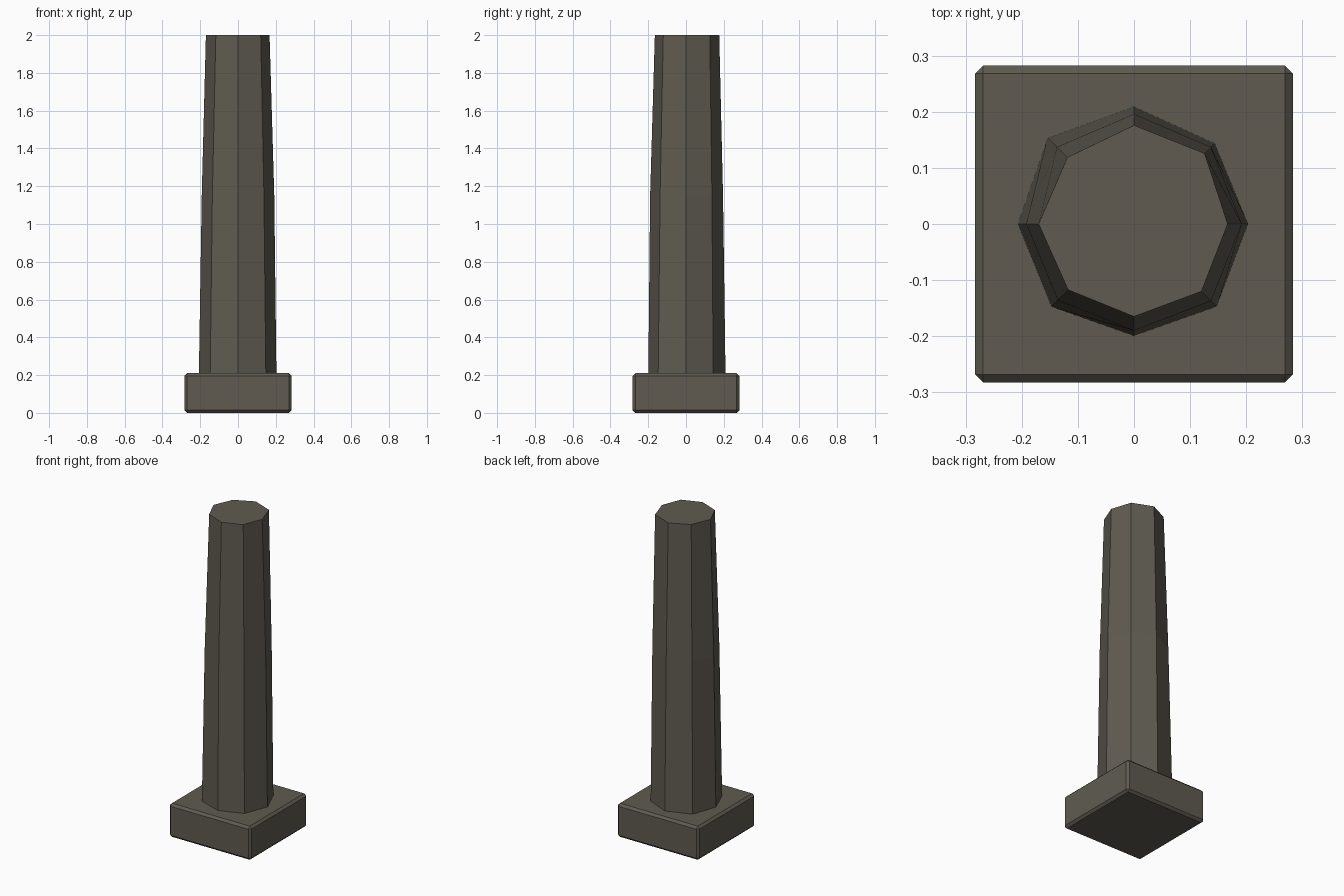
import bpy, bmesh, math

if "Cube" in bpy.data.objects:
    bpy.data.objects.remove(bpy.data.objects["Cube"])

stone = bpy.data.materials.new("dark_stone")
stone.diffuse_color = (0.115, 0.105, 0.082, 1)
stone.use_nodes = True
stone.node_tree.nodes["Principled BSDF"].inputs["Base Color"].default_value = stone.diffuse_color


def add_object(name, bm):
    bmesh.ops.recalc_face_normals(bm, faces=bm.faces)
    mesh = bpy.data.meshes.new(name)
    bm.to_mesh(mesh)
    bm.free()
    mesh.materials.append(stone)
    obj = bpy.data.objects.new(name, mesh)
    bpy.context.collection.objects.link(obj)
    return obj


# Square plinth with chipped (single-segment bevel) edges
bm = bmesh.new()
bmesh.ops.create_cube(bm, size=1)
for v in bm.verts:
    v.co = (v.co.x * 0.566, v.co.y * 0.565, (v.co.z + 0.5) * 0.21)
bmesh.ops.bevel(bm, geom=bm.edges[:], offset=0.014, segments=1,
                affect='EDGES', profile=0.5)
add_object("plinth", bm)

# Slightly uneven tapered octagonal shaft: radii go round from +x, per ring
RINGS = [
    (0.15, [0.204, 0.204, 0.210, 0.218, 0.208, 0.209, 0.200, 0.209]),
    (1.15, [0.192, 0.194, 0.196, 0.194, 0.192, 0.192, 0.190, 0.194]),
    (2.00, [0.167, 0.178, 0.176, 0.168, 0.170, 0.166, 0.165, 0.170]),
]
bm = bmesh.new()
loops = [[bm.verts.new((r * math.cos(i * math.pi / 4),
                        r * math.sin(i * math.pi / 4), z))
          for i, r in enumerate(radii)] for z, radii in RINGS]
for low, high in zip(loops, loops[1:]):
    for i in range(8):
        j = (i + 1) % 8
        bm.faces.new((low[i], low[j], high[j], high[i]))
bm.faces.new(loops[0][::-1])
bm.faces.new(loops[-1])
add_object("shaft", bm)
